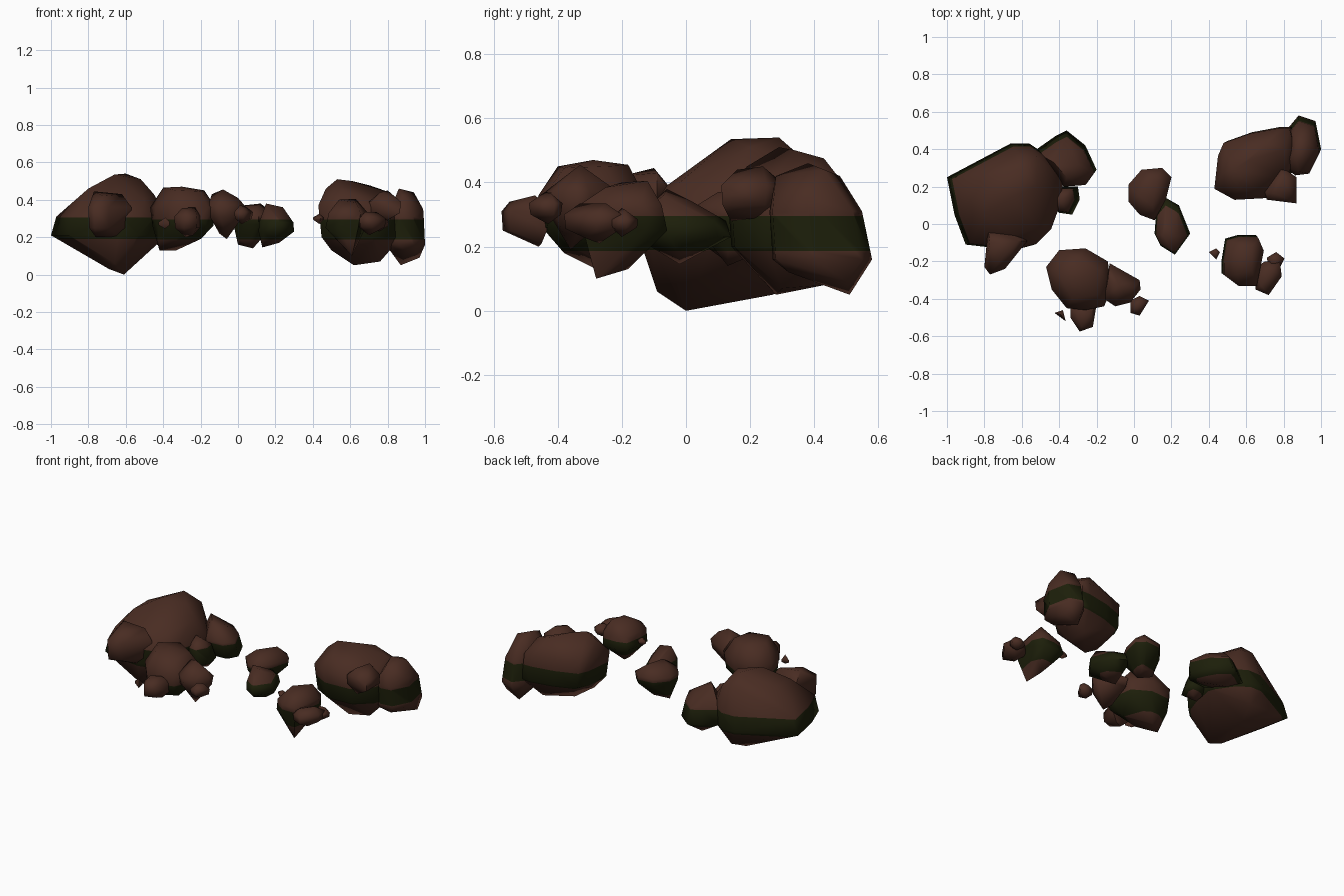
import bpy, bmesh, math


def material(name, rgb):
    m = bpy.data.materials.new(name)
    m.diffuse_color = (*rgb, 1)
    return m


BROWN = material("brown_rock", (0.066, 0.025, 0.016))
GREEN = material("dark_moss", (0.012, 0.0135, 0.003))
MOSS = (0.187, 0.295)


def rock(name, outline, rings, caps, moss=None):
    """Faceted boulder: hull of the plan outline at two (height, scale, dx, dy) rings
    and a few crown and underside corner points; moss = heights of the green stripe."""
    n = len(outline)
    cx = sum(p[0] for p in outline) / n
    cy = sum(p[1] for p in outline) / n
    bm = bmesh.new()
    for h, s, *shift in rings:
        dx, dy = shift or (0, 0)
        for x, y in outline:
            bm.verts.new((cx + dx + (x - cx) * s, cy + dy + (y - cy) * s, h))
    for p in caps:
        bm.verts.new(p)
    hull = bmesh.ops.convex_hull(bm, input=bm.verts[:])
    junk = {g for g in hull["geom_interior"] + hull["geom_unused"]
            if isinstance(g, bmesh.types.BMVert)}
    bmesh.ops.delete(bm, geom=list(junk), context='VERTS')
    bmesh.ops.recalc_face_normals(bm, faces=bm.faces[:])
    # moss stripe cut at constant heights
    if moss:
        for h in moss:
            geom = bm.verts[:] + bm.edges[:] + bm.faces[:]
            bmesh.ops.bisect_plane(bm, geom=geom, plane_co=(0, 0, h), plane_no=(0, 0, 1))
        for f in bm.faces:
            f.material_index = int(moss[0] < f.calc_center_median().z < moss[1])
    me = bpy.data.meshes.new(name)
    bm.to_mesh(me)
    bm.free()
    me.materials.append(BROWN)
    me.materials.append(GREEN)
    ob = bpy.data.objects.new(name, me)
    bpy.context.collection.objects.link(ob)
    bpy.ops.object.select_all(action='DESELECT')
    ob.select_set(True)
    bpy.context.view_layer.objects.active = ob
    bpy.ops.object.shade_smooth_by_angle(angle=math.radians(75))


# left cluster
rock("left_boulder",
     [(-1, .25), (-.8, .35), (-.66, .43), (-.56, .43), (-.47, .37), (-.38, .24), (-.41, .08),
      (-.45, -.03), (-.53, -.11), (-.64, -.14), (-.8, -.12), (-.9, -.11), (-.96, .05)],
     [(.21, 1), (.31, .96, .015, -.005)],
     [(-.8, .05, .46), (-.8, .2, .46), (-.66, .14, .535), (-.6, .29, .54), (-.52, .2, .51),
      (-.45, .15, .43), (-.52, .36, .46), (-.65, -.06, .39), (-.62, .37, .47), (-.5, -.02, .40),
      (-.79, .1, .13), (-.69, 0, .03), (-.61, 0, 0), (-.66, -.09, .06), (-.63, .27, .05),
      (-.5, .1, .13), (-.6, .38, .10)], (.19, .305))
rock("left_front_stone",
     [(-.78, -.03), (-.66, -.04), (-.57, -.09), (-.61, -.14), (-.69, -.24), (-.77, -.27), (-.8, -.23)],
     [(.25, .96), (.36, 1)],
     [(-.77, -.1, .445), (-.62, -.09, .43), (-.72, -.2, .42), (-.76, -.15, .20), (-.64, -.12, .20)])
rock("left_back_stone",
     [(-.52, .40), (-.42, .47), (-.36, .50), (-.26, .42), (-.2, .29), (-.25, .22), (-.38, .21)],
     [(.21, 1), (.31, .9, 0, -.025)],
     [(-.43, .33, .42), (-.3, .32, .37), (-.36, .25, .4), (-.4, .4, .14), (-.28, .3, .17)], MOSS)
rock("left_side_stone",
     [(-.43, .16), (-.38, .2), (-.3, .2), (-.29, .13), (-.33, .05), (-.4, .06)],
     [(.21, 1), (.30, .84, -.02, 0)],
     [(-.40, .13, .36), (-.35, .14, .34), (-.38, .13, .15), (-.33, .16, .16)], MOSS)

# front cluster
rock("front_boulder",
     [(-.47, -.23), (-.40, -.14), (-.26, -.13), (-.14, -.2), (-.12, -.35), (-.16, -.44),
      (-.26, -.46), (-.36, -.45), (-.44, -.35)],
     [(.26, .93), (.36, 1)],
     [(-.4, -.27, .465), (-.3, -.29, .47), (-.18, -.25, .45), (-.2, -.38, .445), (-.33, -.4, .45),
      (-.3, -.18, .455), (-.42, -.28, .13), (-.33, -.22, .13), (-.33, -.38, .18), (-.2, -.34, .19)], MOSS)
rock("front_right_stone",
     [(-.13, -.21), (.03, -.3), (.035, -.35), (-.02, -.42), (-.1, -.44), (-.16, -.40)],
     [(.31, .9), (.37, 1)],
     [(-.08, -.33, .455), (-.14, -.3, .43), (0, -.34, .41), (-.06, -.36, .19), (-.1, -.33, .22)])
rock("front_tip_stone",
     [(-.34, -.43), (-.2, -.43), (-.22, -.55), (-.29, -.575), (-.34, -.5)],
     [(.25, .95), (.31, 1)],
     [(-.30, -.49, .355), (-.23, -.47, .36), (-.28, -.55, .34), (-.28, -.46, .20), (-.24, -.45, .21)])
rock("front_pebble",
     [(-.02, -.41), (.03, -.385), (.08, -.41), (.03, -.49), (-.02, -.475)],
     [(.30, .9), (.335, 1)],
     [(.01, -.44, .37), (.04, -.42, .365), (.02, -.43, .27)])
rock("front_chip", [(-.425, -.475), (-.38, -.46), (-.365, -.52)],
     [(.265, 1), (.28, 1)], [(-.39, -.485, .305), (-.39, -.485, .245)])

# middle pair
rock("middle_back_stone",
     [(-.03, .21), (.04, .29), (.15, .3), (.2, .25), (.17, .13), (.11, .02), (.03, .05), (-.03, .12)],
     [(.27, .95), (.32, 1)],
     [(.03, .15, .37), (.12, .24, .38), (.1, .1, .37), (.08, .13, .14), (0, .17, .16),
      (.1, .2, .17)], MOSS)
rock("middle_front_stone",
     [(.12, .08), (.17, .14), (.24, .1), (.3, -.05), (.22, -.16), (.14, -.11), (.11, -.05)],
     [(.23, 1), (.28, .96, 0, -.01)],
     [(.15, -.06, .38), (.24, -.07, .36), (.17, .02, .34), (.13, -.02, .145), (.22, -.02, .17)], MOSS)

# right front cluster
rock("right_front_boulder",
     [(.47, -.2), (.49, -.08), (.56, -.06), (.66, -.06), (.69, -.13), (.65, -.33), (.55, -.33), (.47, -.27)],
     [(.25, .97, -.005, .005), (.33, .95, .01, -.01)],
     [(.54, -.2, .40), (.63, -.12, .405), (.63, -.25, .385), (.55, -.27, .37),
      (.61, -.28, .10), (.58, -.18, .13)], MOSS)
rock("right_front_stone",
     [(.64, -.24), (.7, -.2), (.78, -.2), (.79, -.28), (.72, -.38), (.65, -.35)],
     [(.255, .95), (.30, 1)],
     [(.68, -.33, .335), (.74, -.25, .335), (.7, -.27, .21), (.73, -.31, .225)])
rock("right_front_pebble",
     [(.71, -.18), (.76, -.15), (.805, -.185), (.78, -.235), (.72, -.23)],
     [(.26, .95), (.285, 1)], [(.74, -.2, .32), (.77, -.19, .315), (.755, -.2, .23)])
rock("right_front_chip", [(.40, -.15), (.44, -.13), (.46, -.15), (.44, -.19)],
     [(.295, 1), (.305, 1)], [(.435, -.155, .325), (.435, -.155, .27)])

# right back cluster
rock("right_back_boulder",
     [(.43, .19), (.45, .37), (.48, .44), (.62, .49), (.78, .52), (.84, .52), (.87, .4),
      (.83, .24), (.72, .14), (.54, .13)],
     [(.20, .97, .01, .005), (.37, .98, -.005, -.005)],
     [(.47, .27, .46), (.53, .29, .51), (.61, .34, .50), (.71, .43, .475), (.81, .4, .44),
      (.56, .19, .45), (.5, .25, .13), (.62, .28, .05), (.76, .3, .07), (.75, .43, .08)], MOSS)
rock("right_back_stone",
     [(.83, .52), (.88, .58), (.97, .55), (1, .4), (.94, .28), (.86, .27), (.79, .32)],
     [(.16, 1), (.31, .93, 0, -.02)],
     [(.86, .38, .46), (.94, .43, .44), (.87, .48, .42), (.99, .38, .35), (.88, .28, .42),
      (.87, .51, .05), (.97, .5, .09), (.9, .32, .12)], MOSS)
rock("right_back_ledge",
     [(.7, .17), (.78, .31), (.87, .25), (.87, .11), (.71, .13)],
     [(.33, .95), (.39, 1)],
     [(.76, .16, .44), (.8, .24, .45), (.78, .14, .28), (.8, .23, .29)])
